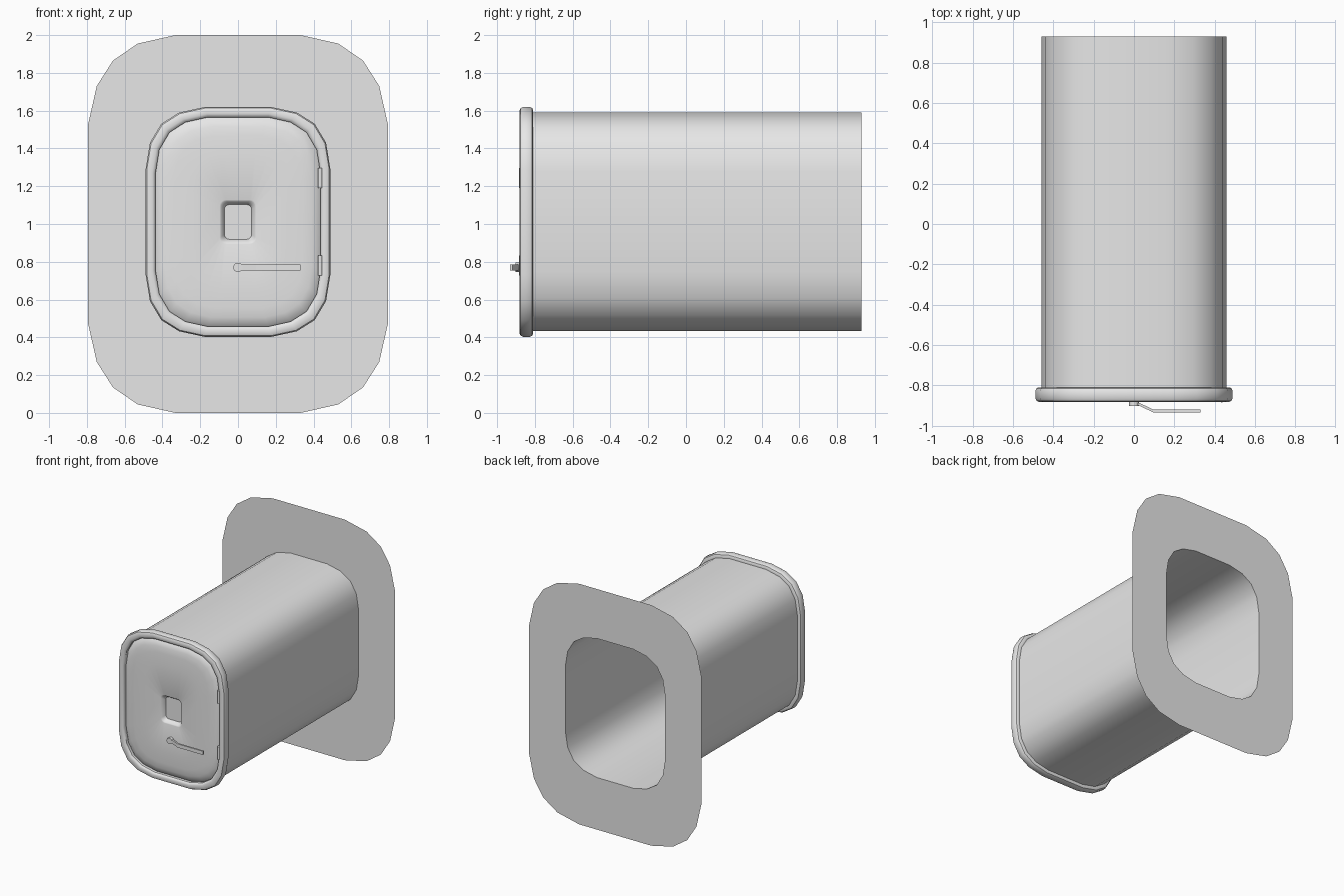
import bpy, bmesh, math

if "Cube" in bpy.data.objects:
    bpy.data.objects.remove(bpy.data.objects["Cube"])

grey = bpy.data.materials.new("light_grey")
grey.diffuse_color = (0.8, 0.8, 0.8, 1)
grey.use_nodes = True
grey.node_tree.nodes["Principled BSDF"].inputs["Base Color"].default_value = grey.diffuse_color

# quarter outlines (right side to top), as fractions of the half sizes
HATCH_Q = [(1, .46), (.953, .69), (.83, .855), (.638, .952), (.364, 1)]
FLANGE_Q = [(1, .53), (.943, .73), (.835, .865), (.67, .955), (.418, 1)]


def outline(q, a, b, y, cz):
    """Full 20-point ring mirrored from a quarter outline."""
    r = q[::-1]
    pts = list(q) + [(-x, z) for x, z in r] + [(-x, -z) for x, z in q] + [(x, -z) for x, z in r]
    return [(x * a, y, cz + z * b) for x, z in pts]


def rounded(a, b, r, y, cz):
    """20-point rounded rectangle ring."""
    q = []
    for i in range(5):
        t = math.pi / 8 * i
        q.append(((a - r + r * math.cos(t)) / a, (b - r + r * math.sin(t)) / b))
    return outline(q, a, b, y, cz)


def finish(name, bm, angle=35):
    me = bpy.data.meshes.new(name)
    bm.to_mesh(me)
    bm.free()
    me.materials.append(grey)
    ob = bpy.data.objects.new(name, me)
    bpy.context.collection.objects.link(ob)
    bpy.ops.object.select_all(action='DESELECT')
    ob.select_set(True)
    bpy.context.view_layer.objects.active = ob
    bpy.ops.object.shade_smooth_by_angle(angle=math.radians(angle))
    return ob


def loft(name, rings, cap=False):
    """Skin rings ordered from the front centre outwards and back."""
    bm = bmesh.new()
    vs = [[bm.verts.new(p) for p in r] for r in rings]
    n = len(vs[0])
    for r0, r1 in zip(vs, vs[1:]):
        for i in range(n):
            j = (i + 1) % n
            bm.faces.new((r0[i], r1[i], r1[j], r0[j]))
    if cap:
        bm.faces.new(vs[0])
    return finish(name, bm)


def cylinder(name, loc, r, depth, along_y=False):
    bm = bmesh.new()
    bmesh.ops.create_cone(bm, cap_ends=True, segments=16, radius1=r, radius2=r, depth=depth)
    for v in bm.verts:
        x, y, z = v.co
        v.co = (x, -z, y) if along_y else (x, y, z)
        v.co.x += loc[0]
        v.co.y += loc[1]
        v.co.z += loc[2]
    return finish(name, bm)


CZ = 1.011


def hatch(a, b, y):
    return outline(HATCH_Q, a, b, y, CZ)


# domed door with a recessed window
loft("door", [
    rounded(.072, .092, .026, -.842, CZ),
    rounded(.074, .094, .027, -.848, CZ),
    rounded(.090, .110, .031, -.874, CZ),
    rounded(.097, .117, .033, -.877, CZ),
    hatch(.25, .36, -.877),
    hatch(.34, .455, -.875),
    hatch(.39, .505, -.870),
    hatch(.42, .537, -.860),
    hatch(.437, .554, -.845),
], cap=True)

# rounded rim around the door
loft("door_rim", [
    hatch(.437, .554, -.845),
    hatch(.437, .554, -.868),
    hatch(.443, .561, -.877),
    hatch(.453, .571, -.881),
    hatch(.472, .591, -.881),
    hatch(.483, .602, -.876),
    hatch(.489, .608, -.864),
    hatch(.489, .608, -.826),
    hatch(.483, .602, -.814),
    hatch(.472, .591, -.809),
    hatch(.459, .578, -.809),
])

# long tube and the flat wall flange at its back end
loft("tube", [hatch(.459, .578, -.809), hatch(.459, .578, .93)])
loft("wall_flange", [hatch(.459, .578, .93), outline(FLANGE_Q, .793, 1.0, .93, 1.0)])

# hinges on the right edge
for name, z in (("upper_hinge", 1.243), ("lower_hinge", .78)):
    cylinder(name, (.435, -.872, z), .012, .105)

# handle pivot and bent lever
cylinder("handle_pivot", (0, -.885, .77), .025, .036, along_y=True)
bm = bmesh.new()
path = [(.0, -.893), (.025, -.893), (.095, -.926), (.33, -.926)]
secs = []
for x, y in path:
    secs.append([bm.verts.new((x, y + dy, .77 + dz))
                 for dy, dz in ((-.007, -.015), (.007, -.015), (.007, .015), (-.007, .015))])
for s, t in zip(secs, secs[1:]):
    for i in range(4):
        j = (i + 1) % 4
        bm.faces.new((s[i], s[j], t[j], t[i]))
bm.faces.new(secs[0])
bm.faces.new(secs[-1])
bmesh.ops.recalc_face_normals(bm, faces=bm.faces)
finish("handle_lever", bm, 20)
